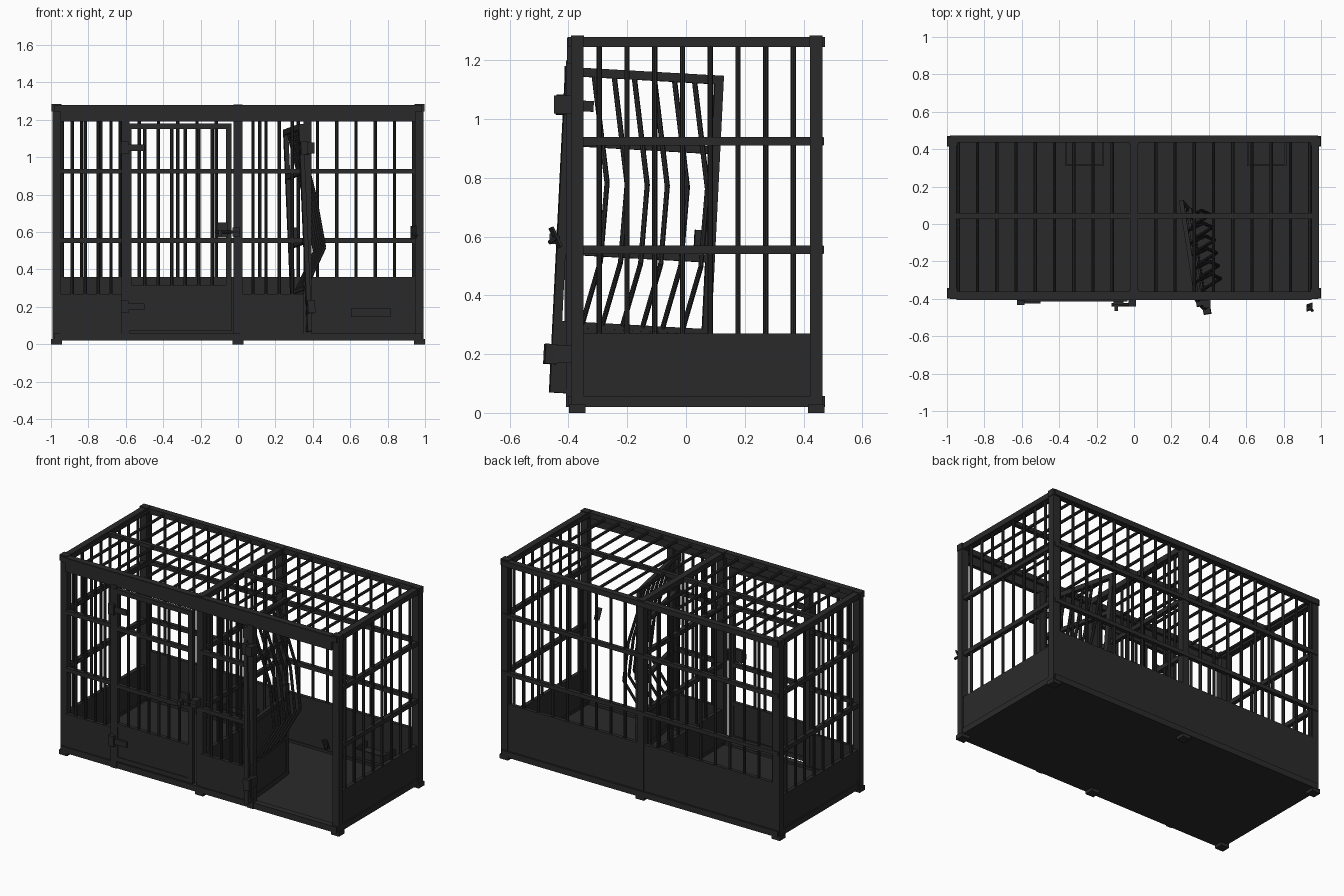
import bpy, bmesh, math
from mathutils import Matrix, Vector

if "Cube" in bpy.data.objects:
    bpy.data.objects.remove(bpy.data.objects["Cube"])

iron = bpy.data.materials.new("dark_iron")
iron.diffuse_color = (0.023, 0.023, 0.023, 1)
iron.use_nodes = True
iron.node_tree.nodes["Principled BSDF"].inputs["Base Color"].default_value = iron.diffuse_color
FY, BY, SX = -0.37, 0.443, 0.97      # post centre lines
RAILS = (0.555, 0.925)
BARS = [.116 + .103 * i for i in range(9)]


class Part:
    """Collects boxes and rods into one named object."""
    def __init__(self, name, matrix=Matrix()):
        self.name, self.bm, self.m = name, bmesh.new(), matrix

    def box(self, x0, x1, y0, y1, z0, z1, rot=Matrix()):
        c = Vector(((x0 + x1) / 2, (y0 + y1) / 2, (z0 + z1) / 2))
        s = Matrix.Diagonal((x1 - x0, y1 - y0, z1 - z0, 1))
        bmesh.ops.create_cube(self.bm, size=1, matrix=Matrix.Translation(c) @ rot @ s)

    def rod(self, a, b, r=0.009, n=8):
        a, b = Vector(a), Vector(b)
        d = b - a
        q = d.to_track_quat('Z', 'Y').to_matrix().to_4x4()
        bmesh.ops.create_cone(self.bm, segments=n, radius1=r, radius2=r, depth=d.length,
                              cap_ends=True, matrix=Matrix.Translation((a + b) / 2) @ q)

    def done(self):
        me = bpy.data.meshes.new(self.name)
        self.bm.to_mesh(me)
        self.bm.free()
        me.materials.append(iron)
        ob = bpy.data.objects.new(self.name, me)
        ob.matrix_world = self.m
        bpy.context.collection.objects.link(ob)


def spaced(a, b, n):
    return [a + (b - a) * (i + 1) / (n + 1) for i in range(n)]


# posts with feet and caps
p = Part("posts")
for x in (-SX, 0, SX):
    for y in (FY, BY):
        p.box(x - .023, x + .023, y - .021, y + .021, 0, 1.283)
        p.box(x - .029, x + .029, y - .028, y + .028, 0, .028)
        if x:
            p.box(x - .027, x + .027, y - .022, y + .022, 1.245, 1.285)
p.done()

# front door jambs
p = Part("door_jambs")
for x in (-.602, .372):
    p.box(x - .021, x + .021, -.408, -.37, .02, 1.2)
p.done()

# top and bottom frame, front header
p = Part("frame_rails")
for z0, z1 in ((.02, .058), (1.245, 1.28)):
    p.box(-.985, .985, -.402, -.362, z0, z1)
    p.box(-.985, .985, .435, .474, z0, z1)
    for x in (-SX, 0, SX):
        p.box(x - .02, x + .02, FY, BY, z0, z1)
p.box(-.95, .95, -.405, -.38, 1.19, 1.278)
p.done()

# floor
p = Part("floor")
p.box(-.96, .96, -.37, .44, .02, .042)
p.done()

# sides and middle divider
for name, x in (("left_side", -SX), ("divider", 0), ("right_side", SX)):
    p = Part(name)
    p.box(x - .012, x + .012, FY, BY, .04, .27)
    for z in RAILS:
        p.box(x - .013, x + .013, FY - .01, BY + .025, z - .014, z + .014)
    for y in spaced(-.39, .46, 8):
        p.rod((x, y, .26), (x, y, 1.25))
    p.done()

# back wall
p = Part("back_wall")
p.box(-.96, .96, BY - .003, BY + .02, .04, .36)
for z in RAILS:
    p.box(-.98, .98, BY, BY + .026, z - .013, z + .013)
for s in (-1, 1):
    for x in BARS:
        p.rod((s * x, BY + .01, .35), (s * x, BY + .01, 1.25))
p.done()

# fixed front sections
for name, x0, x1, n in (("front_fixed_left", -.955, -.61, 4), ("front_fixed_right", .01, .36, 4)):
    p = Part(name)
    p.box(x0, x1, -.395, -.372, .04, .27)
    for z in RAILS:
        p.box(x0, x1, -.397, -.372, z - .013, z + .013)
    for x in spaced(x0, x1, n):
        p.rod((x, -.384, .26), (x, -.384, 1.2))
    p.done()

# roof bars and stringer
p = Part("roof_bars")
for s in (-1, 1):
    for x in BARS:
        p.rod((s * x, FY, 1.262), (s * x, BY, 1.262))
p.box(-.96, .96, .03, .055, 1.25, 1.276)
p.done()

# feeding trays on the back wall
for name, x in (("left_tray", -.265), ("right_tray", .71)):
    p = Part(name)
    x0, x1, y0, y1 = x - .105, x + .105, .31, .44
    p.box(x0, x1, y0, y1, .145, .155)
    p.box(x0, x1, y0, y0 + .01, .145, .195)
    p.box(x0, x0 + .01, y0, y1, .145, .195)
    p.box(x1 - .01, x1, y0, y1, .145, .195)
    p.done()


def door(name, matrix, w, bent):
    """Door in its own frame: hinge at x=0, outside towards -y."""
    h, t = 1.11, .012
    p = Part(name, matrix)
    for x in (0, w - .03):
        p.box(x, x + .03, -t, t, 0, h)
    for z in (0, h - .03):
        p.box(0, w, -t, t, z, z + .03)
    p.box(.02, w - .02, -.008, .008, .02, .24)
    p.box(.02, w - .02, -t, t, .225, .245)
    for z in RAILS:
        p.box(.02, w - .02, -t, t, z - .083, z - .057)
    for x in spaced(.03, w - .03, 6):
        if bent:
            pts = [(x, 0, h - .02), (x + .05, -.085, .72), (x + .035, -.12, .45), (x, 0, .23)]
        else:
            pts = [(x, 0, h - .02), (x, 0, .23)]
        for a, b in zip(pts, pts[1:]):
            p.rod(a, b)
    # hinge straps, knuckles and lock box
    for z in (.13, .98):
        p.box(-.02, .10, -.022, -.01, z - .018, z + .018)
        p.box(-.025, .015, -.03, .01, z - .034, z + .034)
    p.box(w - .075, w - .02, -.03, -.01, .5, .58)
    p.done()


door("closed_door", Matrix.Translation((-.60, -.402, .07)), .565, False)
door("broken_open_door", Matrix.Translation((.385, -.465, .07))
     @ Matrix.Rotation(math.radians(99), 4, 'Z')
     @ Matrix.Rotation(math.radians(3.2), 4, 'Y')
     @ Matrix.Rotation(math.radians(-2), 4, 'X'), .545, True)

# hinge brackets on the right jamb
p = Part("right_hinge_brackets")
for z in (.2, 1.05):
    p.box(.37, .41, -.45, -.385, z - .03, z + .03)
p.done()

# latch of the closed door
p = Part("door_latch")
p.rod((-.12, -.432, .6), (.01, -.432, .6), .009)
p.box(-.03, .01, -.44, -.39, .575, .625)
p.box(-.105, -.085, -.465, -.43, .575, .61)
p.done()

# torn-off latch piece by the right post
p = Part("broken_latch")
tilt = Matrix.Rotation(math.radians(25), 4, 'X') @ Matrix.Rotation(math.radians(20), 4, 'Z')
p.box(.922, .955, -.448, -.440, .56, .635, tilt)
p.rod((.93, -.435, .6), (.955, -.465, .58), .008)
p.done()
